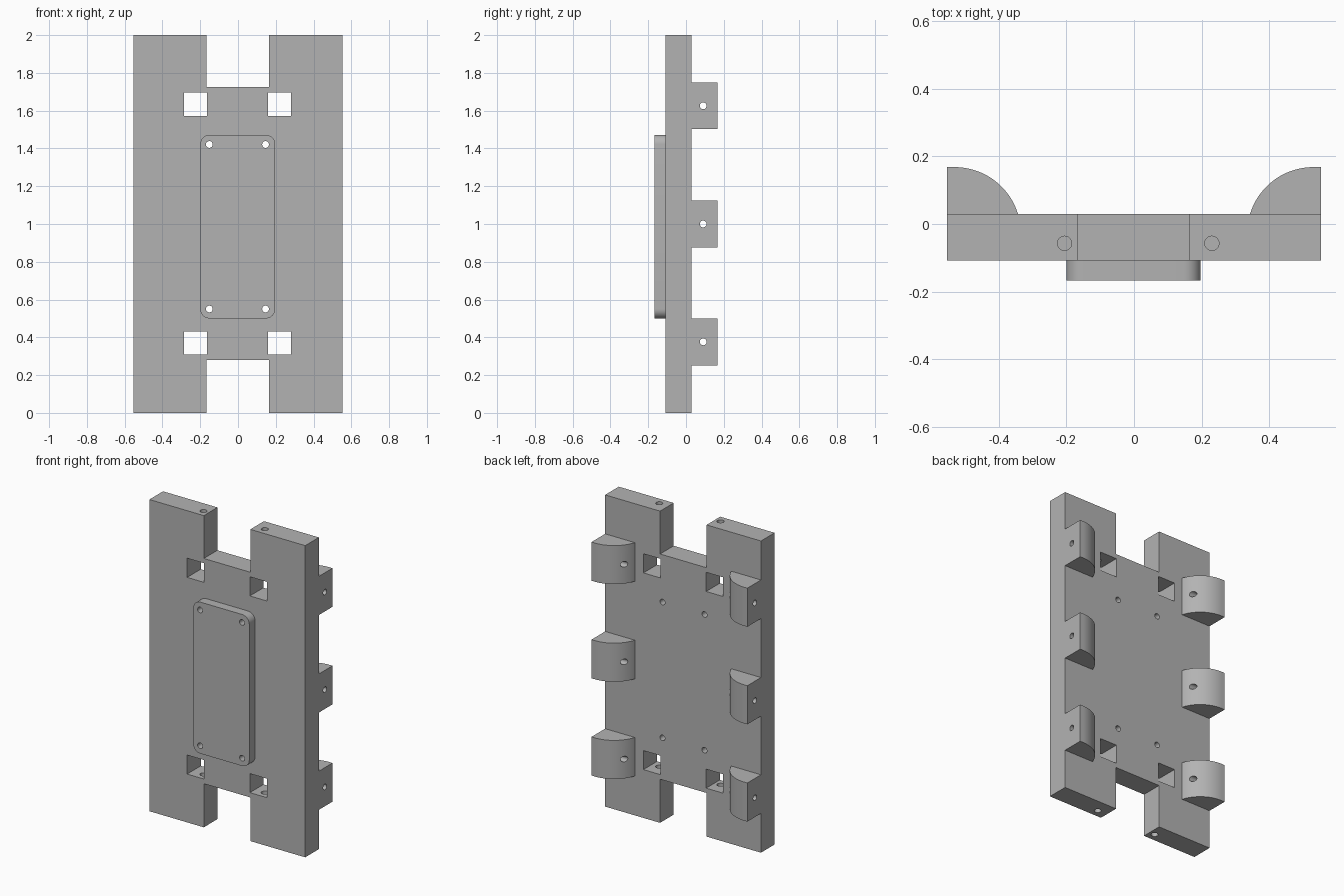
import bpy, bmesh, math
from mathutils import Matrix, Vector

old = bpy.data.objects.get("Cube")
if old:
    bpy.data.objects.remove(old, do_unlink=True)

grey = bpy.data.materials.new("plain grey")
grey.use_nodes = True
grey.diffuse_color = (0.45, 0.45, 0.45, 1)
grey.node_tree.nodes["Principled BSDF"].inputs["Base Color"].default_value = grey.diffuse_color

HALF_W, FRONT, BACK = 0.553, -0.108, 0.03
AXES = {"x": Vector((1, 0, 0)), "y": Vector((0, 1, 0)), "z": Vector((0, 0, 1))}


def finish(name, bm):
    bmesh.ops.recalc_face_normals(bm, faces=bm.faces[:])
    mesh = bpy.data.meshes.new(name)
    bm.to_mesh(mesh)
    bm.free()
    mesh.materials.append(grey)
    obj = bpy.data.objects.new(name, mesh)
    bpy.context.collection.objects.link(obj)
    return obj


def prism(name, points, direction):
    """Extrude a closed outline along a direction."""
    bm = bmesh.new()
    face = bm.faces.new([bm.verts.new(p) for p in points])
    out = bmesh.ops.extrude_face_region(bm, geom=[face])
    moved = [g for g in out["geom"] if isinstance(g, bmesh.types.BMVert)]
    bmesh.ops.translate(bm, verts=moved, vec=direction)
    return finish(name, bm)


def box(name, x0, x1, y0, y1, z0, z1):
    return prism(name, [(x0, y0, z0), (x1, y0, z0), (x1, y1, z0), (x0, y1, z0)],
                 (0, 0, z1 - z0))


def rod(name, centre, radius, length, axis):
    bm = bmesh.new()
    turn = AXES["z"].rotation_difference(AXES[axis]).to_matrix().to_4x4()
    bmesh.ops.create_cone(bm, cap_ends=True, segments=32, radius1=radius, radius2=radius,
                          depth=length, matrix=Matrix.Translation(centre) @ turn)
    return finish(name, bm)


def activate(obj):
    bpy.ops.object.select_all(action="DESELECT")
    obj.select_set(True)
    bpy.context.view_layer.objects.active = obj


def cut(obj, cutter):
    cutter.hide_render = True
    mod = obj.modifiers.new("cut", "BOOLEAN")
    mod.operation, mod.solver, mod.object = "DIFFERENCE", "EXACT", cutter
    activate(obj)
    bpy.ops.object.modifier_apply(modifier=mod.name)
    bpy.data.objects.remove(cutter, do_unlink=True)


def smooth(obj):
    activate(obj)
    bpy.ops.object.shade_smooth_by_angle(angle=math.radians(30))


# Main plate with end slots
plate = box("back_plate", -HALF_W, HALF_W, FRONT, BACK, 0, 2)
for z0, z1 in ((-0.1, 0.28), (1.725, 2.1)):
    cut(plate, box("slot_cutter", -0.167, 0.163, -0.3, 0.3, z0, z1))

# Square windows, and bores running from the plate ends into them
for x0, bore_x in ((-0.285, -0.205), (0.16, 0.23)):
    for z0, z1, bore_z in ((0.31, 0.432, 0.16), (1.572, 1.695, 1.84)):
        cut(plate, box("window_cutter", x0, x0 + 0.121, -0.3, 0.3, z0, z1))
        cut(plate, rod("bore_cutter", (bore_x, -0.057, bore_z), 0.021, 0.42, "z"))

# Raised front pad with rounded corners
px0, px1, pz0, pz1, r = -0.2, 0.197, 0.5, 1.472, 0.05
outline = []
for i, (cx, cz) in enumerate(((px1 - r, pz1 - r), (px0 + r, pz1 - r),
                              (px0 + r, pz0 + r), (px1 - r, pz0 + r))):
    for k in range(9):
        a = math.pi / 2 * (i + k / 8)
        outline.append((cx + r * math.cos(a), -0.167, cz + r * math.sin(a)))
pad = prism("front_pad", outline, (0, FRONT + 0.167, 0))

# Screw holes through the pad and the plate
for x in (-0.152, 0.146):
    for z in (0.55, 1.421):
        for part in (plate, pad):
            cut(part, rod("screw_cutter", (x, 0, z), 0.018, 0.6, "y"))
smooth(plate)
smooth(pad)

# Quarter-round rear lugs, three on each side, each drilled sideways
ARC_R, ARC_X, TOP_Y = 0.196, 0.53, 0.168
arc_y = TOP_Y - ARC_R
sweep = math.acos((BACK - arc_y) / ARC_R)
for side, label in ((1, "left"), (-1, "right")):
    for z, level in ((0.376, "lower"), (1.0, "middle"), (1.626, "upper")):
        profile = [(side * HALF_W, BACK), (side * HALF_W, TOP_Y)]
        for k in range(25):
            a = sweep * k / 24
            profile.append((side * (ARC_X - ARC_R * math.sin(a)), arc_y + ARC_R * math.cos(a)))
        lug = prism(f"{label}_{level}_lug", [(x, y, z - 0.124) for x, y in profile], (0, 0, 0.248))
        cut(lug, rod("pin_cutter", (side * 0.45, 0.091, z), 0.018, 0.5, "x"))
        smooth(lug)
